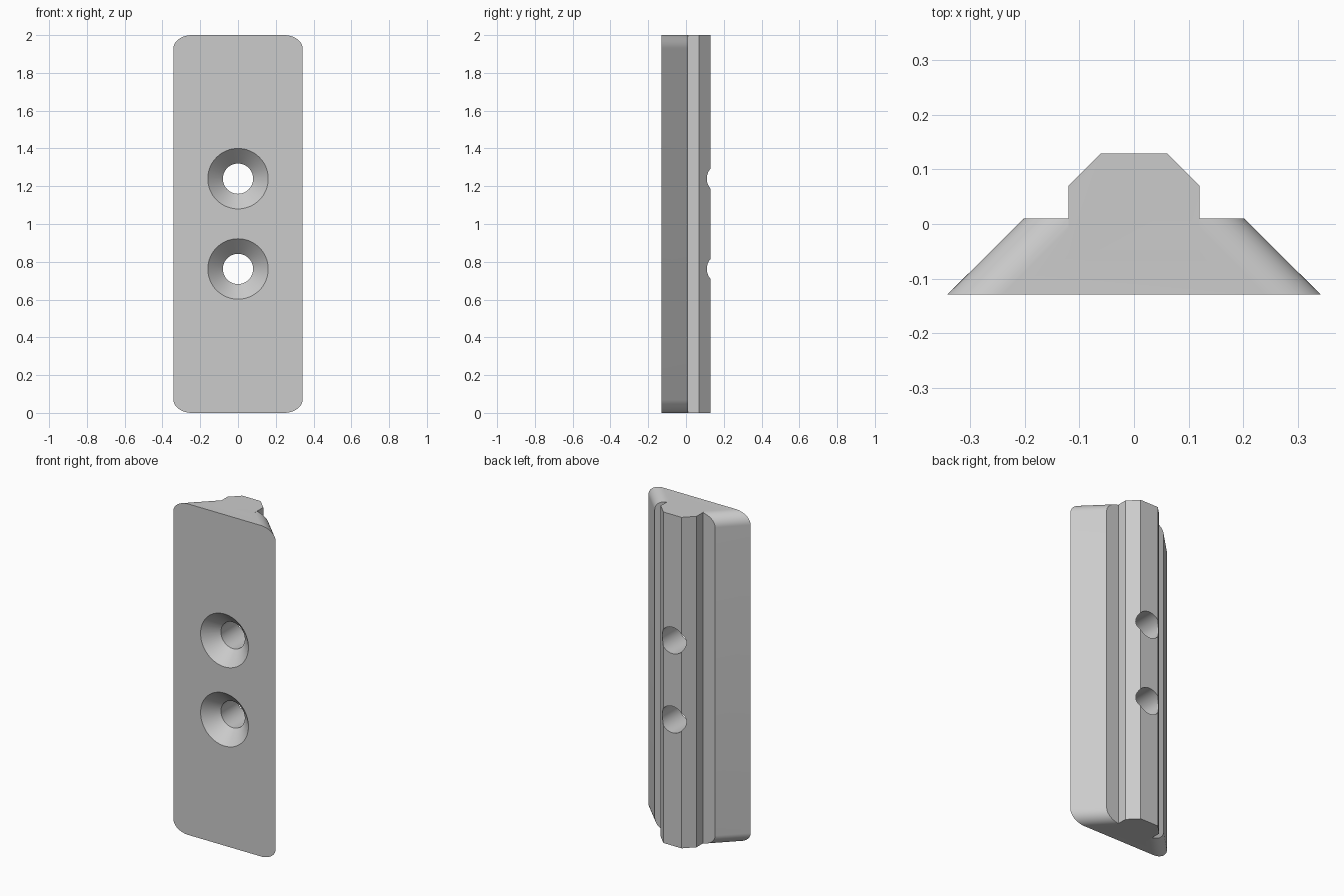
import bpy, bmesh
from math import sin, cos, pi, radians

if "Cube" in bpy.data.objects:
    bpy.data.objects.remove(bpy.data.objects["Cube"], do_unlink=True)

FRONT, STEP, BACK = -0.129, 0.01, 0.129
HEIGHT = 2.0

grey = bpy.data.materials.new("plain grey")
grey.use_nodes = True
grey.diffuse_color = (0.6, 0.6, 0.6, 1)
grey.node_tree.nodes["Principled BSDF"].inputs["Base Color"].default_value = (0.6, 0.6, 0.6, 1)


def loft(name, rings):
    """Closed solid through matching rings of points."""
    bm = bmesh.new()
    rows = [[bm.verts.new(p) for p in ring] for ring in rings]
    for a, b in zip(rows, rows[1:]):
        n = len(a)
        for i in range(n):
            j = (i + 1) % n
            bm.faces.new((a[i], a[j], b[j], b[i]))
    bm.faces.new(rows[0])
    bm.faces.new(rows[-1])
    bmesh.ops.recalc_face_normals(bm, faces=bm.faces)
    mesh = bpy.data.meshes.new(name)
    bm.to_mesh(mesh)
    bm.free()
    mesh.materials.append(grey)
    obj = bpy.data.objects.new(name, mesh)
    bpy.context.collection.objects.link(obj)
    return obj


def rounded_outline(half, y, rx=0.1, rz=0.07, steps=16):
    """Rectangle with elliptical corners, so the corners follow the slanted sides."""
    points = []
    for k, (sx, sz) in enumerate([(1, 1), (-1, 1), (-1, -1), (1, -1)]):
        for i in range(steps + 1):
            a = (k + i / steps) * pi / 2
            points.append((sx * (half - rx) + rx * cos(a), y,
                           HEIGHT / 2 + sz * (HEIGHT / 2 - rz) + rz * sin(a)))
    return points


def circle(radius, y, z, sides=64):
    return [(radius * cos(2 * pi * i / sides), y, z + radius * sin(2 * pi * i / sides))
            for i in range(sides)]


def combine(target, other, operation):
    mod = target.modifiers.new(operation.lower(), "BOOLEAN")
    mod.operation = operation
    mod.solver = "EXACT"
    mod.object = other
    bpy.context.view_layer.objects.active = target
    bpy.ops.object.modifier_apply(modifier=mod.name)
    bpy.data.objects.remove(other, do_unlink=True)


# Tapered plate with rounded corners
plate = loft("mounting_plate", [rounded_outline(0.342, FRONT), rounded_outline(0.202, STEP)])

# Chamfered rail along the back
half_rail = [(0.12, -0.06), (0.12, 0.07), (0.061, BACK)]
profile = half_rail + [(-x, y) for x, y in reversed(half_rail)]
rail = loft("back_rail", [[(x, y, z) for x, y in profile] for z in (0, HEIGHT)])
combine(plate, rail, "UNION")

# Two countersunk screw holes
for z in (0.762, 1.24):
    stations = [(0.18, FRONT - 0.02), (0.08, FRONT + 0.08), (0.08, BACK + 0.05)]
    cutter = loft("screw_hole_cutter", [circle(r, y, z) for r, y in stations])
    cutter.hide_render = True
    combine(plate, cutter, "DIFFERENCE")

# Smooth curves, crisp edges
bpy.ops.object.select_all(action="DESELECT")
plate.select_set(True)
bpy.context.view_layer.objects.active = plate
bpy.ops.object.shade_smooth_by_angle(angle=radians(25))
